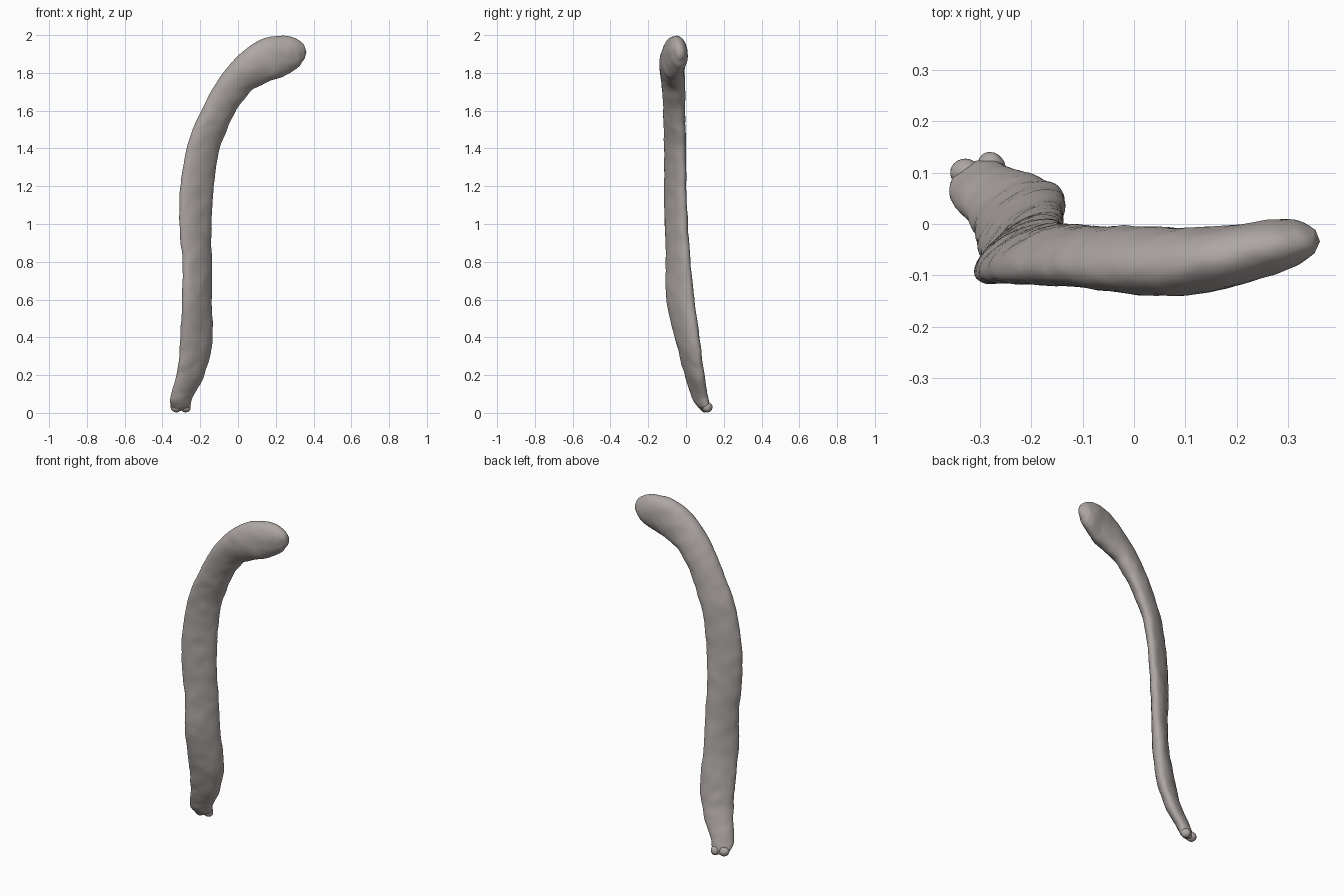
import bpy, bmesh, math
from mathutils import Vector, noise

cube = bpy.data.objects.get("Cube")
if cube:
    bpy.data.objects.remove(cube, do_unlink=True)

mat = bpy.data.materials.new("warm grey")
mat.use_nodes = True
grey = (0.42, 0.385, 0.37, 1)
mat.diffuse_color = grey
bsdf = mat.node_tree.nodes["Principled BSDF"]
bsdf.inputs["Base Color"].default_value = grey
bsdf.inputs["Roughness"].default_value = 0.8

# Path stations: x, y, z, half width, half depth, diagonal lean of the section
STATIONS = [
    (-.305, .105, .015, .030, .020, .3),
    (-.305, .090, .04, .052, .036, .4),
    (-.295, .068, .10, .056, .047, .5),
    (-.255, .045, .20, .071, .055, .6),
    (-.230, .025, .30, .081, .061, .6),
    (-.220, .006, .40, .086, .067, .6),
    (-.217, -.030, .60, .078, .074, .65),
    (-.217, -.040, .80, .078, .065, .65),
    (-.225, -.052, 1.0, .085, .062, .65),
    (-.217, -.057, 1.2, .088, .058, .65),
    (-.185, -.058, 1.4, .085, .058, .6),
    (-.135, -.060, 1.53, .083, .058, .5),
    (-.075, -.064, 1.65, .083, .060, .4),
    (.005, -.070, 1.765, .088, .064, .3),
    (.085, -.073, 1.83, .103, .066, .2),
    (.17, -.066, 1.875, .112, .063, .1),
    (.255, -.048, 1.90, .100, .056, .1),
    (.315, -.038, 1.91, .074, .044, .1),
    (.35, -.035, 1.912, .036, .022, .1),
]
SIDES, STEPS = 36, 8


def spline(i, t):
    """Catmull-Rom blend of all six station values."""
    last = len(STATIONS) - 1
    a, b, c, d = (STATIONS[min(max(i + k, 0), last)] for k in (-1, 0, 1, 2))
    return [0.5 * (2 * q + (r - p) * t + (2 * p - 5 * q + 4 * r - s) * t * t
                   + (3 * q - p - 3 * r + s) * t ** 3)
            for p, q, r, s in zip(a, b, c, d)]


def bumped(p):
    """Shift a point by gentle surface lumps."""
    return p + noise.noise_vector(p * 14) * .004 + noise.noise_vector(p * 35) * .0015


def finish(bm, name):
    bmesh.ops.recalc_face_normals(bm, faces=bm.faces)
    for f in bm.faces:
        f.smooth = True
    mesh = bpy.data.meshes.new(name)
    bm.to_mesh(mesh)
    bm.free()
    mesh.materials.append(mat)
    obj = bpy.data.objects.new(name, mesh)
    bpy.context.collection.objects.link(obj)


# Curved shaft: leaning oval sections lofted along the path
samples = [spline(i, k / STEPS) for i in range(len(STATIONS) - 1) for k in range(STEPS)]
samples.append(list(STATIONS[-1]))
bm = bmesh.new()
rings = []
for n, (x, y, z, w, d, lean) in enumerate(samples):
    before, after = samples[max(n - 1, 0)], samples[min(n + 1, len(samples) - 1)]
    tangent = Vector((after[0] - before[0], 0, after[2] - before[2])).normalized()
    across = Vector((tangent.z, 0, -tangent.x))
    ring = []
    for k in range(SIDES):
        a = math.tau * k / SIDES
        depth = d * (lean * math.cos(a) + math.sqrt(1 - lean * lean) * math.sin(a))
        p = Vector((x, y, z)) + across * w * math.cos(a) + Vector((0, depth, 0))
        ring.append(bm.verts.new(bumped(p)))
    rings.append(ring)
for lower, upper in zip(rings, rings[1:]):
    for k in range(SIDES):
        j = (k + 1) % SIDES
        bm.faces.new((lower[k], lower[j], upper[j], upper[k]))
# Rounded end caps
for ring, tip in ((rings[0], (-.31, .11, .01)), (rings[-1], (.362, -.034, 1.912))):
    v = bm.verts.new(tip)
    for k in range(SIDES):
        bm.faces.new((ring[k], ring[(k + 1) % SIDES], v))
finish(bm, "curved_shaft")

# Small knobs at the foot
for name, centre, radius in (("foot_knob_inner", (-.278, .112, .030), .028),
                             ("foot_knob_outer", (-.328, .100, .031), .029)):
    bm = bmesh.new()
    bmesh.ops.create_icosphere(bm, subdivisions=3, radius=radius)
    for v in bm.verts:
        v.co = bumped(v.co + Vector(centre))
        v.co.z = max(v.co.z, 0)
    finish(bm, name)
